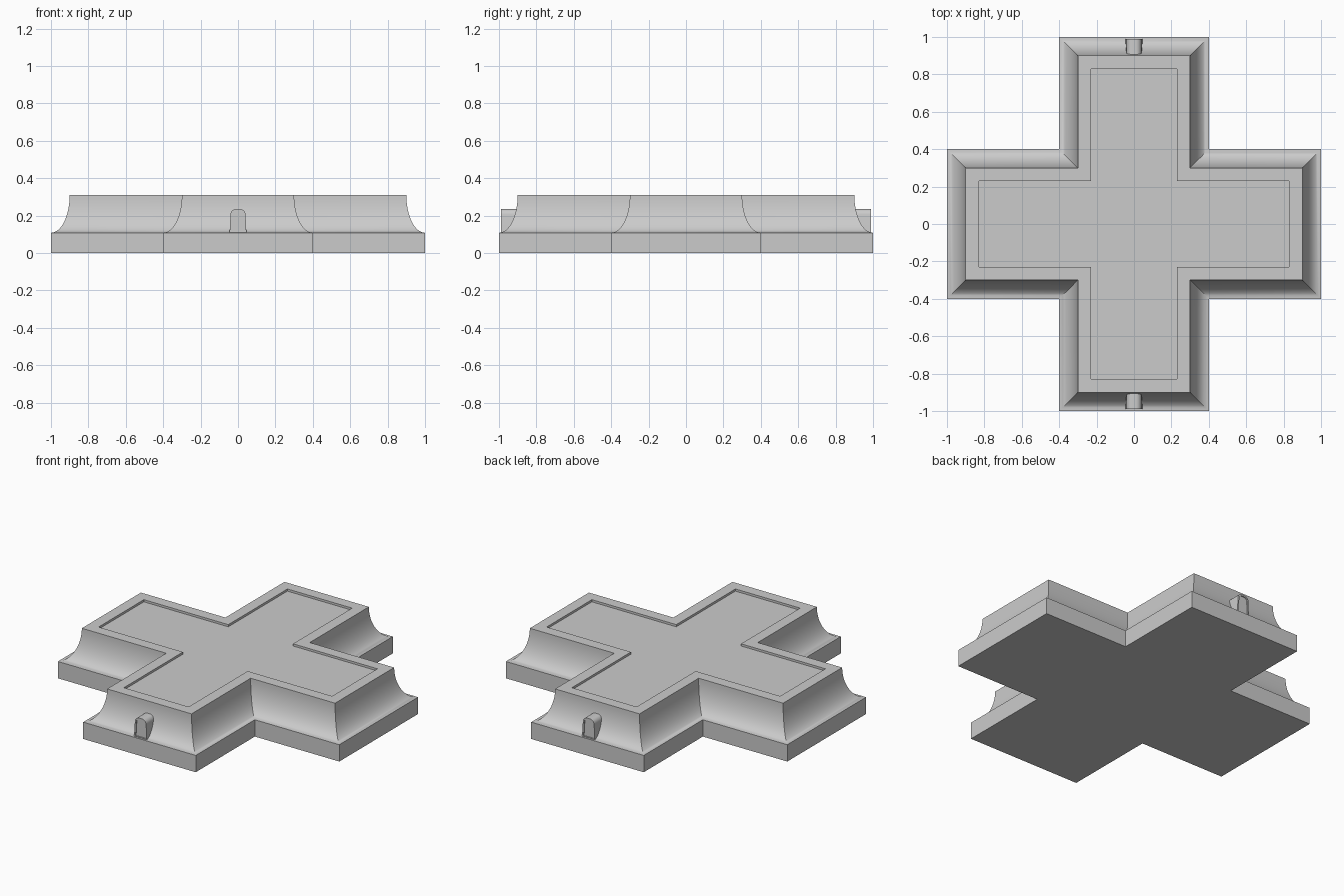
import bpy, bmesh, math

cube = bpy.data.objects.get("Cube")
if cube:
    bpy.data.objects.remove(cube, do_unlink=True)

# Single stone grey material
GREY = (0.6, 0.6, 0.6, 1)
stone = bpy.data.materials.new("stone_grey")
stone.use_nodes = True
stone.diffuse_color = GREY
stone.node_tree.nodes["Principled BSDF"].inputs["Base Color"].default_value = GREY


def finish(bm, name):
    """Turn a bmesh into a named object, smooth with sharp edges kept."""
    bmesh.ops.recalc_face_normals(bm, faces=bm.faces)
    mesh = bpy.data.meshes.new(name)
    bm.to_mesh(mesh)
    bm.free()
    mesh.materials.append(stone)
    obj = bpy.data.objects.new(name, mesh)
    bpy.context.collection.objects.link(obj)
    bpy.ops.object.select_all(action='DESELECT')
    obj.select_set(True)
    bpy.context.view_layer.objects.active = obj
    bpy.ops.object.shade_smooth_by_angle(angle=math.radians(30))
    return obj


def loft(bm, rings):
    """Skin a list of equal closed rings and cap both ends."""
    loops = [[bm.verts.new(p) for p in ring] for ring in rings]
    n = len(loops[0])
    for a, b in zip(loops, loops[1:]):
        for i in range(n):
            j = (i + 1) % n
            bm.faces.new((a[i], a[j], b[j], b[i]))
    bm.faces.new(loops[0])
    bm.faces.new(loops[-1])


def cross(inset, z):
    """Plus-shaped outline, offset inwards."""
    w, l = 0.4 - inset, 1 - inset
    arm = [(l, -w), (l, w), (w, w)]
    ring = []
    for _ in range(4):
        ring += [(x, y, z) for x, y in arm]
        arm = [(-y, x) for x, y in arm]
    return ring


# Cross plinth: straight foot, concave cove, flat rim, shallow recess
FOOT, TOP, COVE, SEGMENTS = 0.108, 0.31, 0.1, 16
profile = [(0, 0)]
for i in range(SEGMENTS + 1):
    t = math.pi / 2 * (1 - i / SEGMENTS)
    profile.append((COVE * math.cos(t), TOP - (TOP - FOOT) * math.sin(t)))
profile += [(0.17, TOP), (0.17, TOP - 0.014)]
bm = bmesh.new()
loft(bm, [cross(d, z) for d, z in profile])
finish(bm, "cross_plinth")


def peg_outline(y, inset):
    """Tapered tab outline with rounded upper corners."""
    r, half, top = 0.03 - inset, 0.01, 0.235
    pts = [(-0.045 + inset, FOOT - 0.004 + inset), (0.045 - inset, FOOT - 0.004 + inset)]
    for side, start in ((1, 0), (-1, 90)):
        for i in range(7):
            a = math.radians(start + 15 * i)
            pts.append((side * half + r * math.cos(a), top - 0.03 + r * math.sin(a)))
    return [(x, y, z) for x, z in pts]


# Small pegs on the front and back coves, each with a sunken face
for name, side in (("front_peg", -1), ("back_peg", 1)):
    bm = bmesh.new()
    loft(bm, [peg_outline(side * y, d) for y, d in
              ((0.89, 0), (0.99, 0), (0.99, 0.01), (0.984, 0.01))])
    finish(bm, name)
